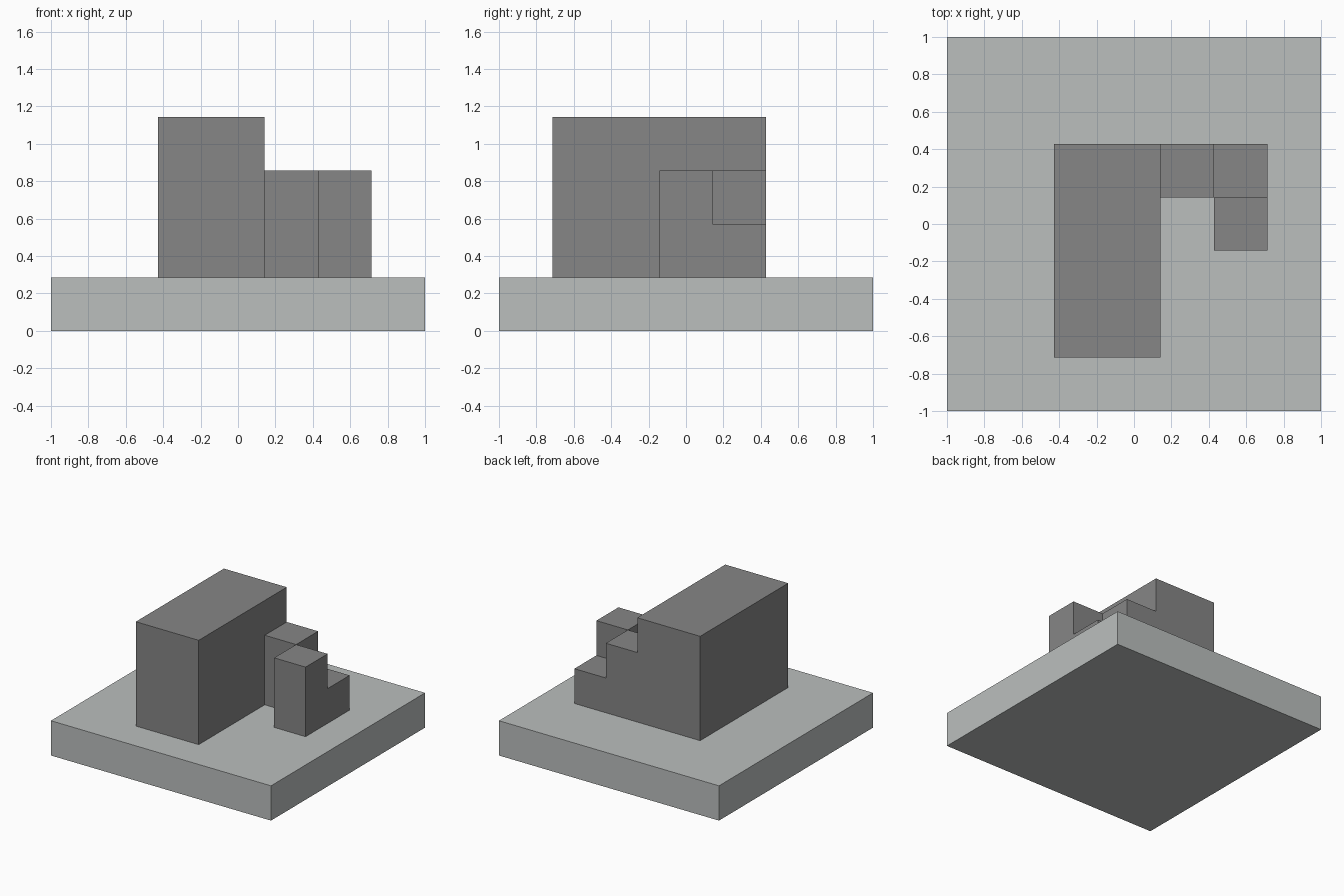
import bpy
import bmesh
from mathutils import Vector

UNIT = 2 / 7  # the whole model sits on a seven-cell square grid

default_cube = bpy.data.objects.get("Cube")
if default_cube:
    bpy.data.objects.remove(default_cube, do_unlink=True)


def make_material(name, colour):
    mat = bpy.data.materials.new(name)
    mat.use_nodes = True
    mat.diffuse_color = (*colour, 1)
    shader = next(n for n in mat.node_tree.nodes if n.type == 'BSDF_PRINCIPLED')
    shader.inputs["Base Color"].default_value = (*colour, 1)
    return mat


def make_block(name, low, high, mat):
    """Flat-shaded box between two corners given in grid cells."""
    low, high = Vector(low) * UNIT, Vector(high) * UNIT
    centre = (low + high) / 2
    bm = bmesh.new()
    bmesh.ops.create_cube(bm, size=1)
    bmesh.ops.scale(bm, vec=high - low, verts=bm.verts)
    mesh = bpy.data.meshes.new(name)
    bm.to_mesh(mesh)
    bm.free()
    mesh.materials.append(mat)
    obj = bpy.data.objects.new(name, mesh)
    obj.location = centre
    bpy.context.collection.objects.link(obj)
    return obj


light_grey = make_material("light grey", (0.497, 0.521, 0.515))
dark_grey = make_material("dark grey", (0.238, 0.238, 0.238))

# Square ground slab
make_block("base_slab", (-3.5, -3.5, 0), (3.5, 3.5, 1), light_grey)

# Tall main volume, then the hooked wing stepping round from its rear left
make_block("main_block", (-1.5, -2.5, 1), (0.5, 1.5, 4), dark_grey)
make_block("link_block", (0.5, 0.5, 1), (1.5, 1.5, 3), dark_grey)
make_block("low_corner_block", (1.5, 0.5, 1), (2.5, 1.5, 2), dark_grey)
make_block("front_tower", (1.5, -0.5, 1), (2.5, 0.5, 3), dark_grey)
